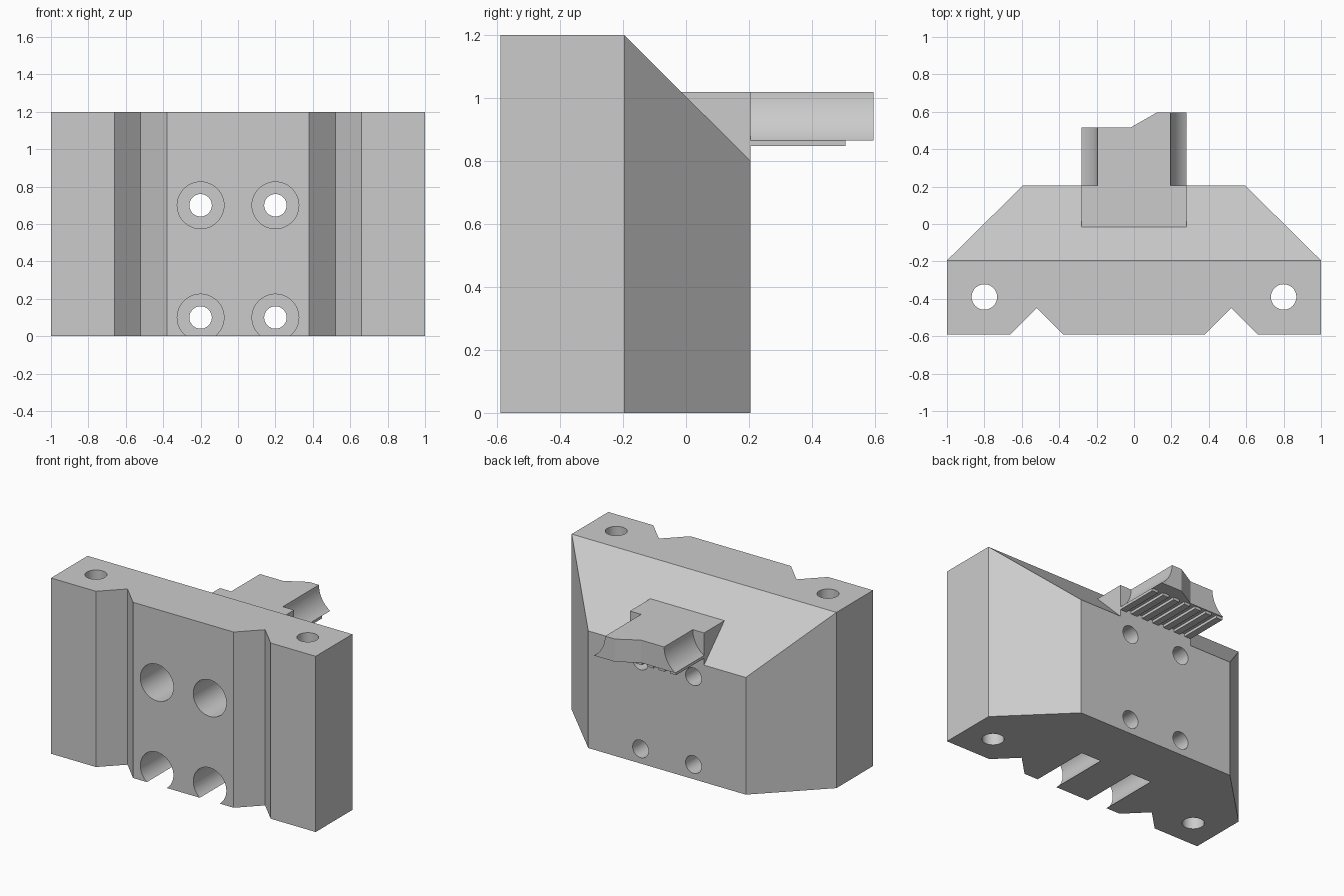
import bpy, bmesh, math
from mathutils import Vector, Matrix

cube = bpy.data.objects.get("Cube")
if cube:
    bpy.data.objects.remove(cube, do_unlink=True)

grey = bpy.data.materials.new("plain_grey")
grey.use_nodes = True
grey.diffuse_color = (0.6, 0.6, 0.6, 1)
grey.node_tree.nodes["Principled BSDF"].inputs["Base Color"].default_value = (0.6, 0.6, 0.6, 1)


def add_object(name, bm):
    bmesh.ops.recalc_face_normals(bm, faces=bm.faces)
    mesh = bpy.data.meshes.new(name)
    bm.to_mesh(mesh)
    bm.free()
    mesh.materials.append(grey)
    obj = bpy.data.objects.new(name, mesh)
    bpy.context.collection.objects.link(obj)
    return obj


def prism(outline, z0, z1):
    """Extrude an outline in the ground plane from z0 to z1."""
    bm = bmesh.new()
    face = bm.faces.new([bm.verts.new((x, y, z0)) for x, y in outline])
    top = bmesh.ops.extrude_face_region(bm, geom=[face])["geom"]
    bmesh.ops.translate(bm, vec=(0, 0, z1 - z0),
                        verts=[v for v in top if isinstance(v, bmesh.types.BMVert)])
    return bm


def box(x0, x1, y0, y1, z0, z1):
    return prism([(x0, y0), (x1, y0), (x1, y1), (x0, y1)], z0, z1)


def rod(start, end, radius, sides=48):
    """Cylinder between two points."""
    a, b = Vector(start), Vector(end)
    turn = (b - a).to_track_quat('Z', 'Y').to_matrix().to_4x4()
    bm = bmesh.new()
    bmesh.ops.create_cone(bm, cap_ends=True, segments=sides, radius1=radius, radius2=radius,
                          depth=(b - a).length, matrix=Matrix.Translation((a + b) / 2) @ turn)
    return bm


def combine(target, bm, operation):
    """Apply a boolean with a temporary helper."""
    helper = add_object("helper", bm)
    helper.hide_render = True
    mod = target.modifiers.new("combine", 'BOOLEAN')
    mod.operation = operation
    mod.solver = 'EXACT'
    mod.object = helper
    bpy.context.view_layer.objects.active = target
    bpy.ops.object.modifier_apply(modifier=mod.name)
    bpy.data.objects.remove(helper, do_unlink=True)


FRONT, BACK, TOP = -0.59, 0.205, 1.2

# Carriage body: half outline mirrored, with V grooves in the front
half = [(0.38, FRONT), (0.52, -0.45), (0.66, FRONT), (1, FRONT), (1, -0.195), (0.595, BACK)]
outline = half + [(-x, y) for x, y in reversed(half)]
bm = prism(outline, 0, TOP)

# Sloped upper back
cut = bmesh.ops.bisect_plane(bm, geom=bm.verts[:] + bm.edges[:] + bm.faces[:],
                             plane_co=(0, BACK, 0.8), plane_no=(0, 1, 1), clear_outer=True)
bmesh.ops.holes_fill(bm, edges=[e for e in bm.edges if e.is_boundary])
bmesh.ops.remove_doubles(bm, verts=bm.verts, dist=0.0005)
body = add_object("carriage_body", bm)

# Clip root, merged into the slope
combine(body, box(-0.28, 0.28, -0.1, BACK, 0.8, 1.02), 'UNION')

# Vertical rod holes and counterbored screw holes
for side in (-1, 1):
    combine(body, rod((side * 0.8, -0.39, -0.1), (side * 0.8, -0.39, 1.3), 0.068), 'DIFFERENCE')
    for z in (0.1, 0.7):
        x = side * 0.2
        combine(body, rod((x, -0.7, z), (x, 0.4, z), 0.06), 'DIFFERENCE')
        combine(body, rod((x, -0.7, z), (x, -0.17, z), 0.125), 'DIFFERENCE')

# Belt clip arm with concave flanks
clip = add_object("belt_clip", prism(
    [(-0.28, BACK), (0.28, BACK), (0.28, 0.595), (0.12, 0.595), (-0.02, 0.515), (-0.28, 0.515)],
    0.865, 1.02))
for side in (-1, 1):
    combine(clip, rod((side * 0.379, 0.1, 1.02), (side * 0.379, 0.7, 1.02), 0.184, 96), 'DIFFERENCE')

# Belt teeth under the clip
for i in range(7):
    x = -0.28 + i * 0.0855
    add_object(f"belt_tooth_{i + 1}", box(x, x + 0.047, BACK, 0.507, 0.847, 0.866))

# Smooth the round walls, keep all edges sharp
for obj in (body, clip):
    bpy.ops.object.select_all(action='DESELECT')
    obj.select_set(True)
    bpy.context.view_layer.objects.active = obj
    bpy.ops.object.shade_smooth_by_angle(angle=math.radians(20))
